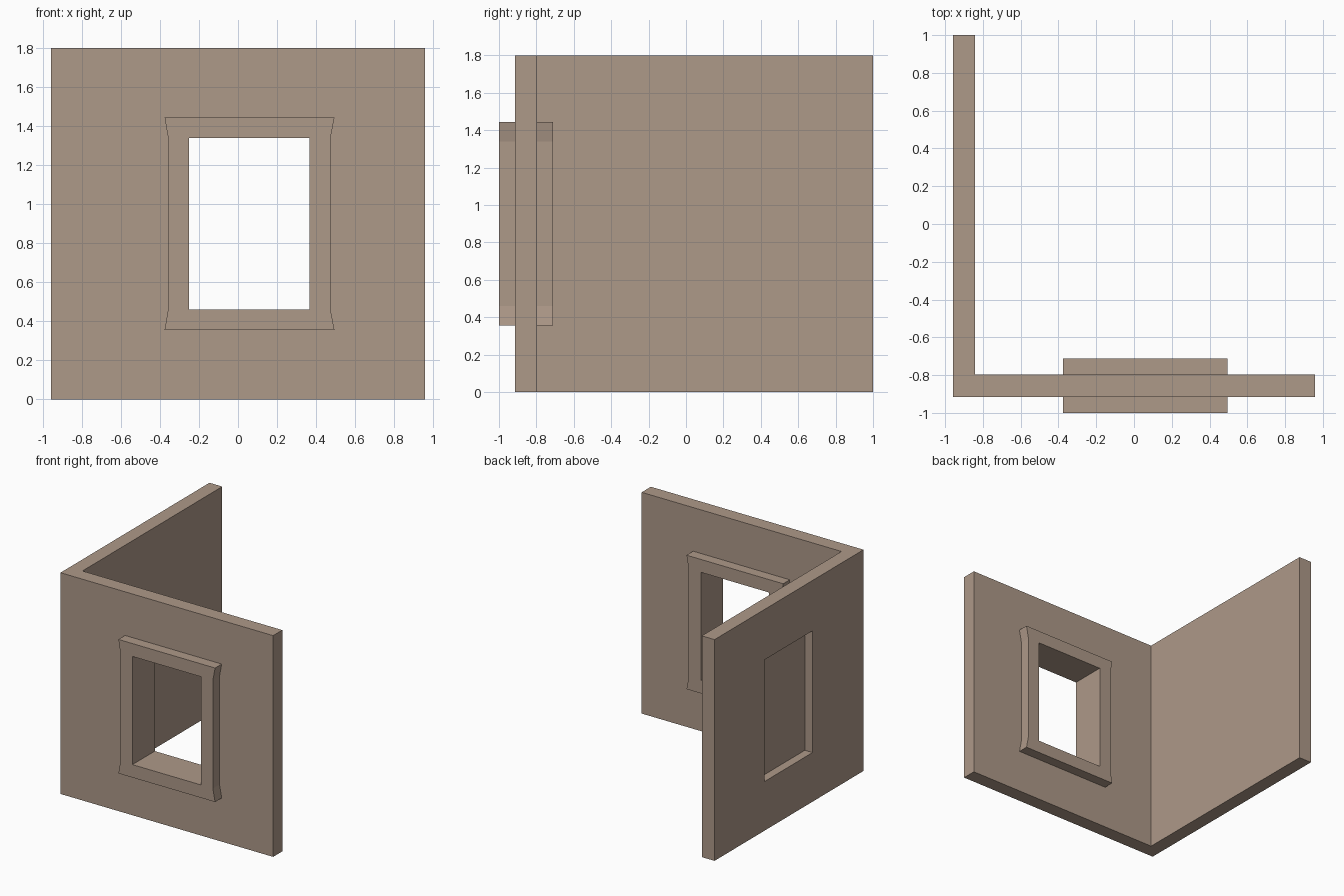
import bpy, bmesh
from mathutils import Vector

if "Cube" in bpy.data.objects:
    bpy.data.objects.remove(bpy.data.objects["Cube"])

mat = bpy.data.materials.new("warm_tan_plaster")
mat.diffuse_color = (0.423, 0.319, 0.250, 1)
mat.use_nodes = True
mat.node_tree.nodes["Principled BSDF"].inputs["Base Color"].default_value = mat.diffuse_color


def prism(name, points, direction):
    """Extrude a closed 3D outline along a direction."""
    bm = bmesh.new()
    face = bm.faces.new([bm.verts.new(p) for p in points])
    ext = bmesh.ops.extrude_face_region(bm, geom=[face])
    verts = [v for v in ext["geom"] if isinstance(v, bmesh.types.BMVert)]
    bmesh.ops.translate(bm, verts=verts, vec=Vector(direction))
    bmesh.ops.recalc_face_normals(bm, faces=bm.faces)
    me = bpy.data.meshes.new(name)
    bm.to_mesh(me)
    bm.free()
    me.materials.append(mat)
    ob = bpy.data.objects.new(name, me)
    bpy.context.collection.objects.link(ob)
    return ob


def box(name, lo, hi):
    (x0, y0, z0), (x1, y1, z1) = lo, hi
    return prism(name, [(x0, y0, z0), (x1, y0, z0), (x1, y1, z0), (x0, y1, z0)],
                 (0, 0, z1 - z0))


def cut(ob, cutter):
    mod = ob.modifiers.new("cut", "BOOLEAN")
    mod.operation = "DIFFERENCE"
    mod.solver = "EXACT"
    mod.object = cutter
    bpy.context.view_layer.objects.active = ob
    bpy.ops.object.modifier_apply(modifier=mod.name)


# Cutters: window opening and shallow niche on the outside of the side wall
window = box("window_cutter", (-0.25, -1.2, 0.46), (0.365, -0.5, 1.34))
niche = box("niche_cutter", (-1.1, -0.26, 0.40), (-0.888, 0.357, 1.39))

# L-shaped corner wall
plan = [(-0.957, -0.915), (0.957, -0.915), (0.957, -0.797), (-0.842, -0.797),
        (-0.842, 1.0), (-0.957, 1.0)]
walls = prism("corner_walls", [(x, y, 0) for x, y in plan], (0, 0, 1.8))
cut(walls, window)
cut(walls, niche)

# Window trim with flared sill and lintel, on both wall faces
outline = [(-0.376, 0.355), (0.494, 0.355), (0.474, 0.46), (0.474, 1.34),
           (0.494, 1.445), (-0.376, 1.445), (-0.358, 1.34), (-0.358, 0.46)]
for name, y0, y1 in (("front_window_trim", -1.0, -0.915), ("back_window_trim", -0.797, -0.712)):
    trim = prism(name, [(x, y0, z) for x, z in outline], (0, y1 - y0, 0))
    cut(trim, window)

for c in (window, niche):
    bpy.data.objects.remove(c, do_unlink=True)
